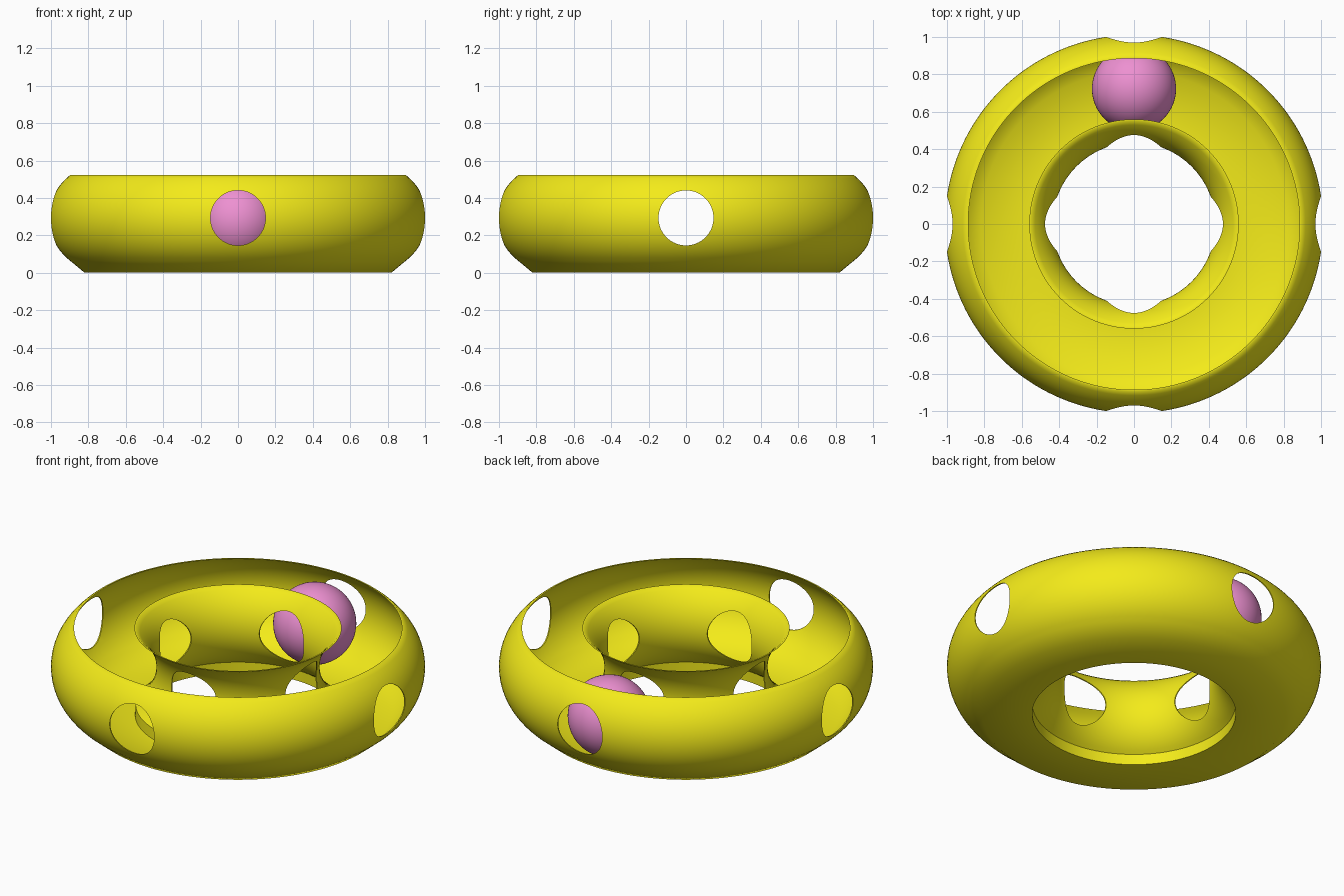
import bpy, bmesh, math

if "Cube" in bpy.data.objects:
    bpy.data.objects.remove(bpy.data.objects["Cube"])

R, T, ZC = 0.723, 0.288, 0.293      # ring radius, tube radius, tube centre height
TOP, THICK, SEG = 0.523, 0.006, 160


def material(name, rgb):
    m = bpy.data.materials.new(name)
    m.diffuse_color = (*rgb, 1)
    m.use_nodes = True
    m.node_tree.nodes["Principled BSDF"].inputs["Base Color"].default_value = m.diffuse_color
    return m


yellow = material("yellow_plastic", (0.9, 0.83, 0.01))
pink = material("pink_plastic", (0.85, 0.28, 0.64))


def arc(r, a0, a1, n):
    return [(R + r * math.cos(a0 + (a1 - a0) * i / n),
             ZC + r * math.sin(a0 + (a1 - a0) * i / n)) for i in range(n + 1)]


# Closed wall profile: outer skin down, flat base, inner skin up, then back inside
def top_angle(r):
    return math.asin((TOP - ZC) / r)


a = top_angle(T)
outer = arc(T, a, -a, 20) + [(0.82, 0), (0.55, 0)] + arc(T, math.pi + a, math.pi - a, 20)
ti = T - THICK
b = top_angle(ti)
inside = arc(ti, math.pi - b, math.pi + a, 20) + [(0.556, THICK), (0.818, THICK)] + arc(ti, -a, b, 20)
profile = outer + inside

bm = bmesh.new()
rings = []
for i in range(SEG):
    t = 2 * math.pi * i / SEG
    rings.append([bm.verts.new((r * math.cos(t), r * math.sin(t), z)) for r, z in profile])
n = len(profile)
for i in range(SEG):
    p, q = rings[i], rings[(i + 1) % SEG]
    for j in range(n):
        k = (j + 1) % n
        bm.faces.new((p[j], q[j], q[k], p[k]))
bmesh.ops.recalc_face_normals(bm, faces=bm.faces)
mesh = bpy.data.meshes.new("track_ring")
bm.to_mesh(mesh)
bm.free()
ring = bpy.data.objects.new("track_ring", mesh)
bpy.context.collection.objects.link(ring)
mesh.materials.append(yellow)

# Round windows on all four sides, through both walls
for name, rot in (("window_cutter_x", (0, math.pi / 2, 0)), ("window_cutter_y", (math.pi / 2, 0, 0))):
    bpy.ops.mesh.primitive_cylinder_add(vertices=64, radius=0.147, depth=2.4,
                                        location=(0, 0, ZC), rotation=rot)
    cutter = bpy.context.object
    cutter.name = name
    mod = ring.modifiers.new(name, 'BOOLEAN')
    mod.operation, mod.solver, mod.object = 'DIFFERENCE', 'EXACT', cutter
    bpy.context.view_layer.objects.active = ring
    bpy.ops.object.modifier_apply(modifier=name)
    bpy.data.objects.remove(cutter)

bpy.ops.object.select_all(action='DESELECT')
ring.select_set(True)
bpy.context.view_layer.objects.active = ring
bpy.ops.object.shade_smooth_by_angle(angle=math.radians(40))

# Loose ball resting in the track at the back
bpy.ops.mesh.primitive_uv_sphere_add(segments=64, ring_count=32, radius=0.225, location=(0, 0.723, 0.275))
ball = bpy.context.object
ball.name = "ball"
ball.data.materials.append(pink)
bpy.ops.object.shade_smooth()
